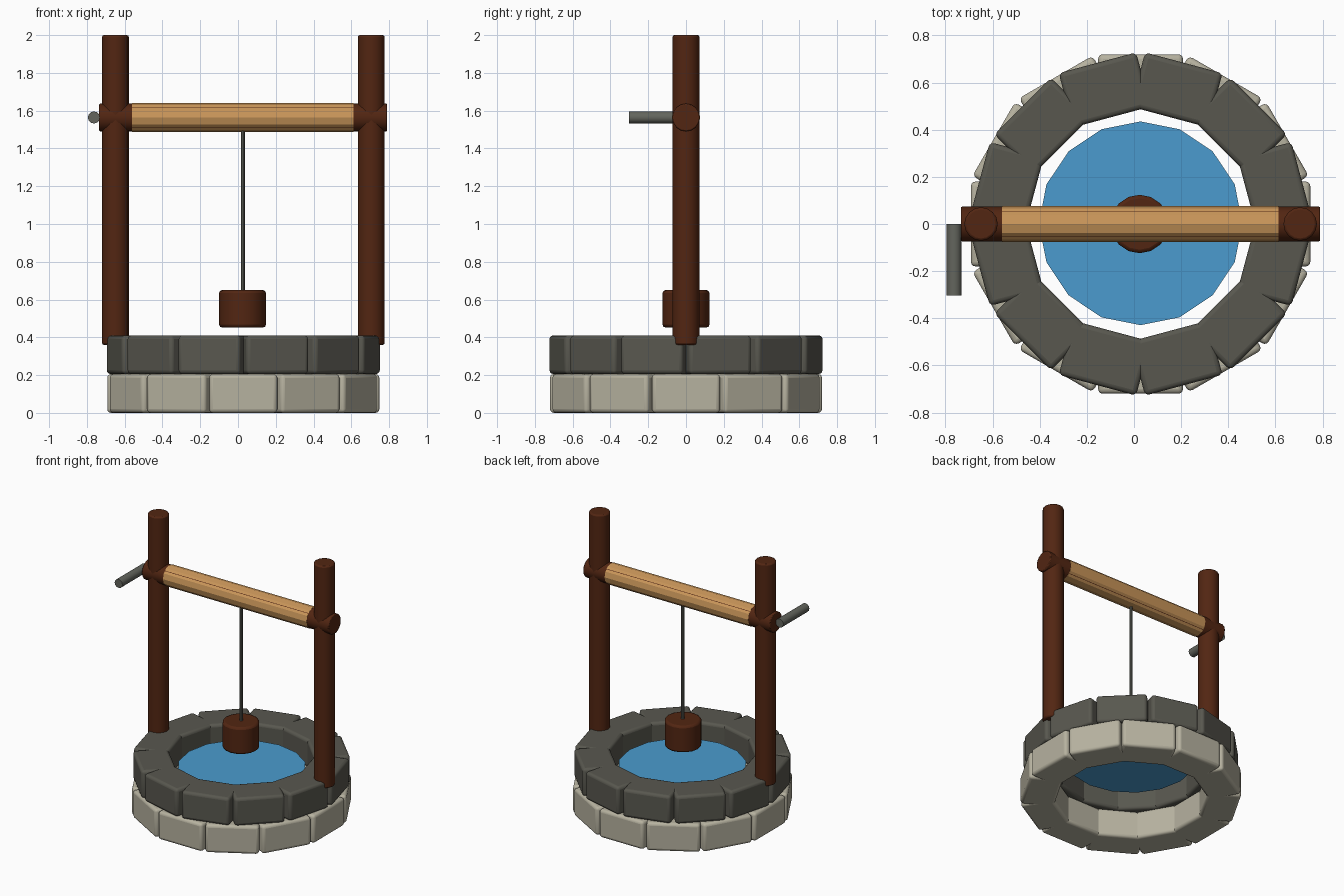
import bpy, math
from mathutils import Matrix, Vector

if "Cube" in bpy.data.objects:
    bpy.data.objects.remove(bpy.data.objects["Cube"])

CX = 0.028       # axis of the well
BEAM_Z = 1.564   # height of the windlass


def mat(name, r, g, b):
    m = bpy.data.materials.new(name)
    m.diffuse_color = (r, g, b, 1)
    m.use_nodes = True
    m.node_tree.nodes["Principled BSDF"].inputs["Base Color"].default_value = m.diffuse_color
    return m


DARK_STONE = mat("dark_stone", 0.098, 0.096, 0.078)
LIGHT_STONE = mat("light_stone", 0.47, 0.445, 0.35)
DARK_WOOD = mat("dark_wood", 0.085, 0.019, 0.006)
PALE_WOOD = mat("pale_wood", 0.58, 0.30, 0.10)
WATER = mat("water_blue", 0.07, 0.33, 0.62)
GREY = mat("rope_grey", 0.125, 0.13, 0.11)


def finish(ob, name, material, bevel=0, segments=2, smooth=True):
    ob.name = name
    ob.data.materials.append(material)
    if bevel:
        b = ob.modifiers.new("bevel", 'BEVEL')
        b.width, b.segments = bevel, segments
        b.limit_method = 'ANGLE'
        b.angle_limit = math.radians(40)
    if smooth:
        bpy.ops.object.shade_smooth_by_angle(angle=math.radians(35))
    return ob


def rod(name, start, end, radius, sides, material, bevel=0, smooth=True):
    a, b = Vector(start), Vector(end)
    d = b - a
    bpy.ops.mesh.primitive_cylinder_add(
        vertices=sides, radius=radius, depth=d.length, location=(a + b) / 2,
        rotation=d.to_track_quat('Z', 'Y').to_euler())
    return finish(bpy.context.object, name, material, bevel, 2, smooth)


def stone_ring(name, z0, z1, inner, outer, half_width, turn, material):
    for i in range(12):
        angle = math.radians(30 * i + turn)
        mid = (inner + outer) / 2
        bpy.ops.mesh.primitive_cube_add(size=1)
        ob = bpy.context.object
        ob.data.transform(Matrix.Diagonal((outer - inner, 2 * half_width, z1 - z0, 1)))
        ob.location = (CX + mid * math.cos(angle), mid * math.sin(angle), (z0 + z1) / 2)
        ob.rotation_euler.z = angle
        finish(ob, f"{name}_{i + 1}", material, 0.02, 3)


# Two staggered courses of stone blocks
stone_ring("lower_stone", 0.0, 0.206, 0.49, 0.72, 0.18, 0, LIGHT_STONE)
stone_ring("upper_stone", 0.206, 0.41, 0.47, 0.708, 0.17, 15, DARK_STONE)

# Water surface
bpy.ops.mesh.primitive_circle_add(vertices=16, radius=0.432, fill_type='NGON',
                                  location=(CX, 0.003, 0.305))
finish(bpy.context.object, "water", WATER, smooth=False)

# Posts
for side, s in (("left", -1), ("right", 1)):
    x = CX + s * 0.677
    rod(f"{side}_post", (x, 0, 0.36), (x, 0, 2.0), 0.071, 16, DARK_WOOD, 0.01)

# Windlass: dark axle with a pale drum over it
rod("axle", (-0.735, 0, BEAM_Z), (0.79, 0, BEAM_Z), 0.0735, 16, DARK_WOOD, 0.006)
rod("drum", (-0.56, 0, BEAM_Z), (0.612, 0, BEAM_Z), 0.0757, 12, PALE_WOOD, smooth=False)

# Crank handle
rod("crank_handle", (-0.763, 0, BEAM_Z), (-0.763, -0.303, BEAM_Z), 0.032, 12, GREY)

# Rope and bucket
rod("rope", (CX - 0.002, 0, 0.6), (CX - 0.002, 0, BEAM_Z), 0.0115, 10, GREY)
rod("bucket", (CX - 0.004, 0, 0.452), (CX - 0.004, 0, 0.65), 0.124, 16, DARK_WOOD, 0.015)
